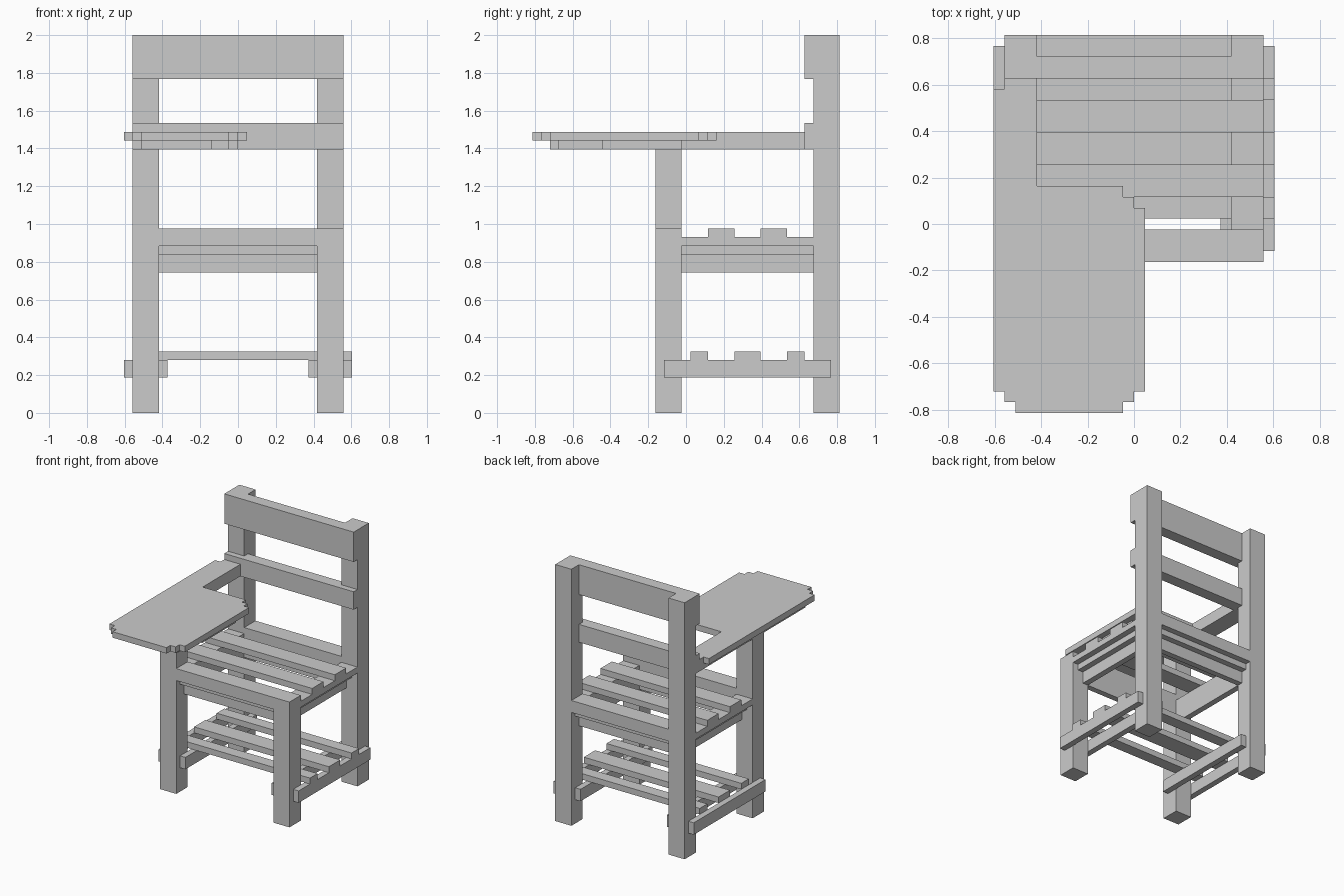
import bpy, bmesh

if "Cube" in bpy.data.objects:
    bpy.data.objects.remove(bpy.data.objects["Cube"])

U = 2 / 43  # the chair is laid out on a grid of 43 units in height


def prism(name, outline, z0, z1):
    """Extrude a flat outline (grid units) from z0 to z1."""
    bm = bmesh.new()
    face = bm.faces.new([bm.verts.new((x * U, y * U, z0 * U)) for x, y in outline])
    top = bmesh.ops.extrude_face_region(bm, geom=[face])["geom"]
    verts = [v for v in top if isinstance(v, bmesh.types.BMVert)]
    bmesh.ops.translate(bm, verts=verts, vec=(0, 0, (z1 - z0) * U))
    bmesh.ops.recalc_face_normals(bm, faces=bm.faces)
    mesh = bpy.data.meshes.new(name)
    bm.to_mesh(mesh)
    bm.free()
    obj = bpy.data.objects.new(name, mesh)
    bpy.context.collection.objects.link(obj)
    return obj


def box(name, x0, x1, y0, y1, z0, z1):
    return prism(name, [(x0, y0), (x1, y0), (x1, y1), (x0, y1)], z0, z1)


def mirrored_box(name, *dims):
    """Box on the right side plus its mirror image on the left."""
    obj = box(name, *dims)
    obj.modifiers.new("mirror", 'MIRROR').use_axis[0] = True
    return obj


# Legs: the left front leg rises to carry the writing tablet
mirrored_box("back_leg", 9, 12, 14.5, 17.5, 0, 43)
box("right_front_leg", 9, 12, -3.5, -0.5, 0, 21)
box("left_front_leg", -12, -9, -3.5, -0.5, 0, 30)

# Backrest boards, let into the front of the posts
for name, z0, z1 in (("top_back_board", 38, 43), ("lower_back_board", 30, 33)):
    prism(name, [(-12, 13.5), (12, 13.5), (12, 14.5), (9, 14.5), (9, 15.5),
                 (-9, 15.5), (-9, 14.5), (-12, 14.5)], z0, z1)

# Seat frame, stepping inward below the outer rails
for step, z0, z1 in ((0, 19, 21), (1, 18, 19), (2, 16, 18)):
    box("front_seat_rail", -9, 9, -3.5 + step, -0.5, z0, z1)
    box("back_seat_rail", -9, 9, 14.5, 17.5 - step, z0, z1)
    mirrored_box("side_seat_rail", 9, 12 - step, -0.5, 14.5, z0, min(z1, 20))

# Seat slats
for y0 in (2.5, 8.5):
    box("seat_slat", -12, 12, y0, y0 + 3, 20, 21)

# Lower rack: rails clasp the legs, slats lie between the seat gaps
mirrored_box("outer_rack_rail", 12, 13, -2.5, 16.5, 4, 6)
mirrored_box("inner_rack_rail", 8, 9, -2.5, 16.5, 4, 6)
for y0, y1 in ((0.5, 2.5), (5.5, 8.5), (11.5, 13.5)):
    box("rack_slat", -12, 13, y0, y1, 6, 7)

# Writing tablet with stepped corners and a narrow arm to the back
prism("writing_tablet", [
    (-11, -17.5), (-1, -17.5), (-1, -16.5), (0, -16.5), (0, -15.5), (1, -15.5),
    (1, 1.5), (0, 1.5), (0, 2.5), (-1, 2.5), (-1, 3.5), (-9, 3.5),
    (-9, 13.5), (-12, 13.5), (-12, 12.5), (-13, 12.5), (-13, -15.5),
    (-12, -15.5), (-12, -16.5), (-11, -16.5)], 31, 32)

# Support plate under the tablet, continuing as the armrest
prism("tablet_support", [
    (-11, -15.5), (-3, -15.5), (-3, -14.5), (-1, -14.5), (-1, -9.5), (0, -9.5),
    (0, -0.5), (-9, -0.5), (-9, 13.5), (-12, 13.5), (-12, -14.5),
    (-11, -14.5)], 30, 31)
